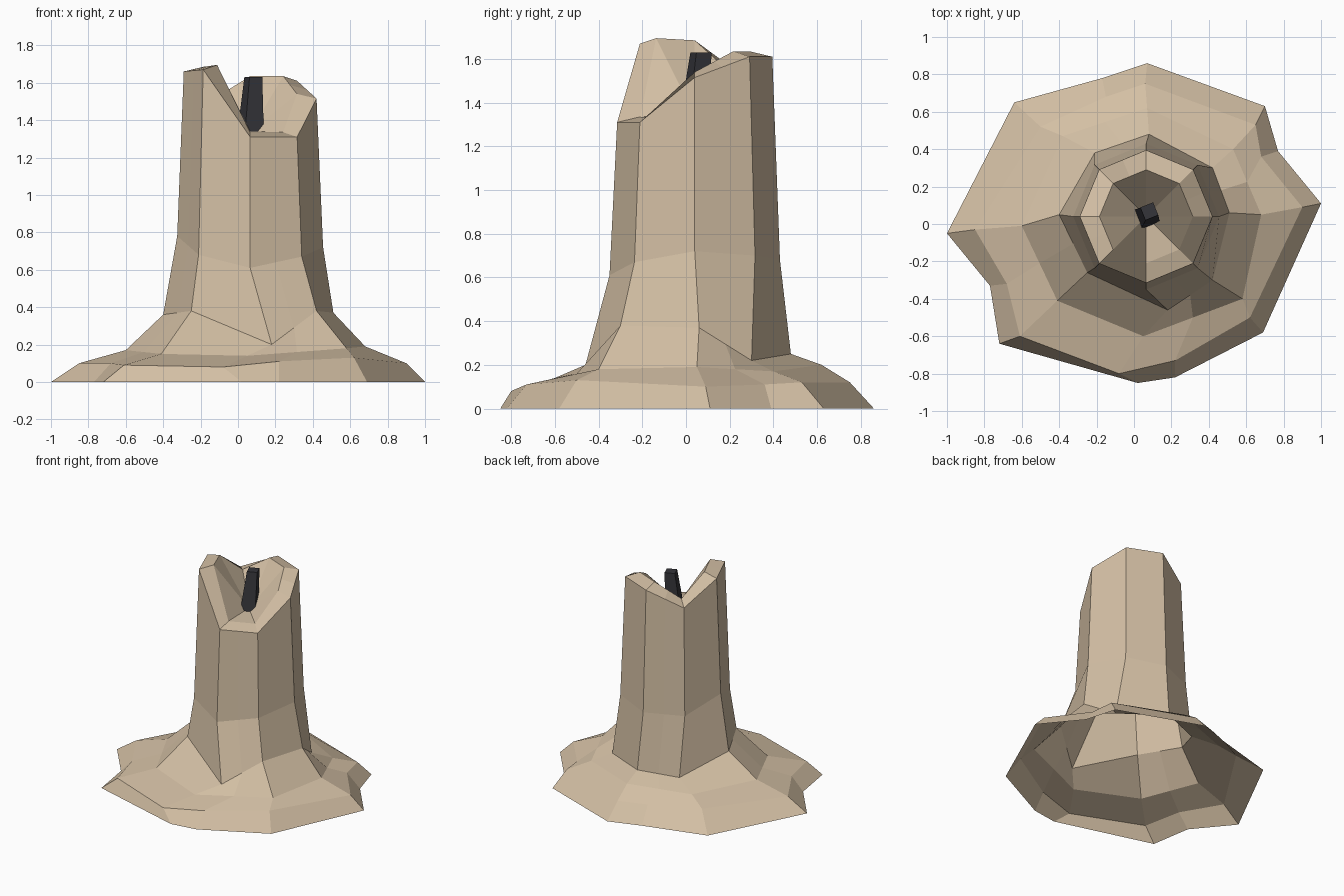
import bpy, bmesh, math

if "Cube" in bpy.data.objects:
    bpy.data.objects.remove(bpy.data.objects["Cube"])

CX, CY = 0.065, 0.04          # trunk axis


def material(name, rgb):
    m = bpy.data.materials.new(name)
    m.diffuse_color = (*rgb, 1)
    m.use_nodes = True
    m.node_tree.nodes["Principled BSDF"].inputs["Base Color"].default_value = m.diffuse_color
    return m


def octagon(radius, heights):
    """Eight points, counter-clockwise from the front, each with its own height."""
    return [(CX + radius * math.sin(i * math.pi / 4),
             CY - radius * math.cos(i * math.pi / 4), z)
            for i, z in enumerate(heights)]


def split(ring):
    """Add a midpoint on every second side, so 8 points match the 12-point foot."""
    out = []
    for i, p in enumerate(ring):
        out.append(p)
        if i % 2 == 0:
            q = ring[(i + 1) % 8]
            out.append(tuple((a + b) / 2 for a, b in zip(p, q)))
    return out


def finish(bm, name, mat):
    me = bpy.data.meshes.new(name)
    bm.to_mesh(me)
    bm.free()
    me.materials.append(mat)
    ob = bpy.data.objects.new(name, me)
    bpy.context.collection.objects.link(ob)
    return ob


tan = material("pale_bark", (0.65, 0.52, 0.37))
char = material("charcoal", (0.035, 0.035, 0.042))

# Ground outline and top edge of the root flare
ground = [(.02, -.85, 0), (.22, -.82, 0), (.69, -.58, 0), (1, .11, 0),
          (.77, .39, 0), (.70, .63, 0), (.07, .86, 0), (-.17, .78, 0),
          (-.64, .65, 0), (-1, -.05, 0), (-.77, -.33, 0), (-.72, -.64, 0)]
foot = [(-.08, -.80, .08), (.22, -.73, .11), (.62, -.50, .13), (.90, .09, .10),
        (.68, .36, .11), (.65, .53, .12), (.06, .75, .12), (-.15, .68, .12),
        (-.50, .52, .12), (-.85, -.03, .10), (-.68, -.32, .10), (-.61, -.60, .09)]
# Roots rising to the trunk
roots = [(.05, -.60, .14), (.58, -.40, .18), (.68, .05, .19), (.53, .40, .17),
         (.07, .62, .20), (-.38, .47, .18), (-.60, -.01, .17), (-.41, -.41, .15)]
collar = [(.18, -.46, .20), (.42, -.30, .38), (.51, .06, .37), (.42, .30, .22),
          (.08, .48, .25), (-.21, .38, .23), (-.40, .05, .36), (-.25, -.26, .38)]
# Straight trunk and jagged broken rim
waist = octagon(.39, [.61, .67, .72, .70, .68, .68, .78, .68])
tops = [1.31, 1.31, 1.515, 1.61, 1.61, 1.50, 1.66, 1.67]
rim = octagon(.355, tops)
lip = octagon(.25, [z + .025 for z in tops])

rings = [ground, foot] + [split(r) for r in (roots, collar, waist, rim, lip)]
bm = bmesh.new()
rows = [[bm.verts.new(p) for p in r] for r in rings]
for low, high in zip(rows, rows[1:]):
    for i in range(12):
        j = (i + 1) % 12
        bm.faces.new((low[i], low[j], high[j], high[i]))
# Shallow funnel inside the rim
centre = bm.verts.new((CX, CY, 1.34))
for i in range(12):
    bm.faces.new((rows[-1][i], rows[-1][(i + 1) % 12], centre))
finish(bm, "hollow_stump", tan)

# Tapered leaning spike standing in the hollow
bm = bmesh.new()
turn = math.radians(67)


def square(cx, cy, r, z):
    return [bm.verts.new((cx + r * math.cos(turn + k * math.pi / 2),
                          cy + r * math.sin(turn + k * math.pi / 2), z)) for k in range(4)]


base, tip = square(.067, .042, .077, 1.33), square(.082, .068, .052, 1.63)
bm.faces.new(base[::-1])
bm.faces.new(tip)
for i in range(4):
    j = (i + 1) % 4
    bm.faces.new((base[i], base[j], tip[j], tip[i]))
finish(bm, "charred_spike", char)
